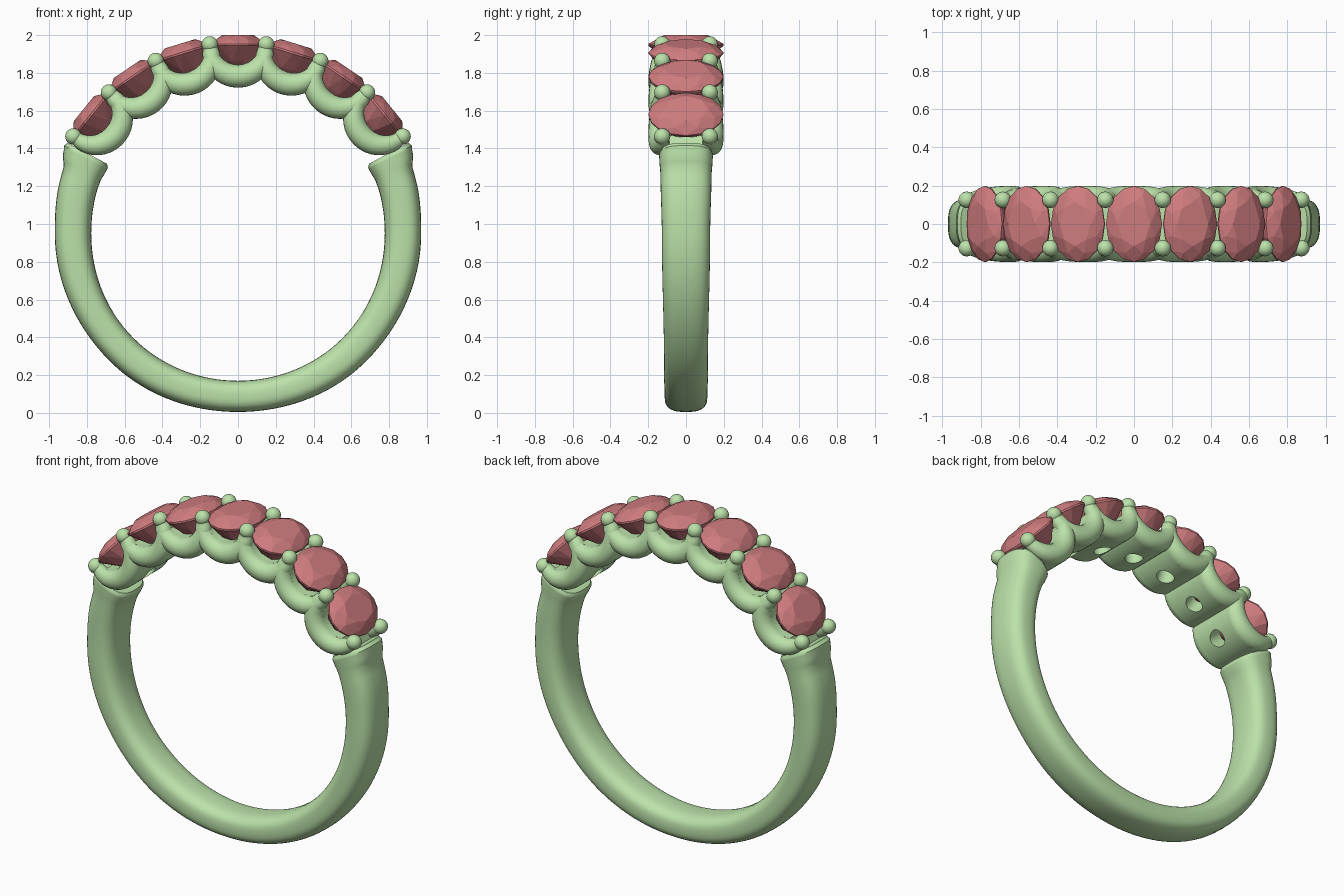
import bpy, bmesh
from math import sin, cos, pi, radians, copysign

if "Cube" in bpy.data.objects:
    bpy.data.objects.remove(bpy.data.objects["Cube"])

CZ = 0.95            # height of the ring centre
STEP = radians(17)   # angle between stones


def material(name, rgb):
    m = bpy.data.materials.new(name)
    m.diffuse_color = (*rgb, 1)
    m.use_nodes = True
    m.node_tree.nodes["Principled BSDF"].inputs["Base Color"].default_value = m.diffuse_color
    return m


METAL = material("green_metal", (0.50, 0.76, 0.40))
GEM = material("red_gem", (0.62, 0.20, 0.21))


def mesh_from(bm, name):
    bmesh.ops.recalc_face_normals(bm, faces=bm.faces[:])
    me = bpy.data.meshes.new(name)
    bm.to_mesh(me)
    bm.free()
    return me


def loft(sections, name):
    """Skin a row of closed sections and cap both ends."""
    bm = bmesh.new()
    rings = [[bm.verts.new(p) for p in s] for s in sections]
    n = len(rings[0])
    for a, b in zip(rings, rings[1:]):
        for i in range(n):
            j = (i + 1) % n
            bm.faces.new((a[i], a[j], b[j], b[i]))
    bm.faces.new(rings[0])
    bm.faces.new(rings[-1])
    return mesh_from(bm, name)


def place(name, me, angle=0.0, mat=METAL, smooth=40):
    ob = bpy.data.objects.new(name, me)
    bpy.context.collection.objects.link(ob)
    ob.location.z = CZ
    ob.rotation_euler.y = angle
    if not me.materials:
        me.materials.append(mat)
    if smooth:
        bpy.ops.object.select_all(action='DESELECT')
        ob.select_set(True)
        bpy.context.view_layer.objects.active = ob
        bpy.ops.object.shade_smooth_by_angle(angle=radians(smooth))
    return ob


def lerp_table(t, table):
    for (t0, *a), (t1, *b) in zip(table, table[1:]):
        if t <= t1:
            k = max(0, (t - t0) / (t1 - t0))
            k = k * k * (3 - 2 * k)
            return [u + (v - u) * k for u, v in zip(a, b)]
    return table[-1][1:]


# Band: angle from bottom, inner radius, outer radius, half width
BAND = [(0, .78, .945, .113), (45, .783, .958, .117), (90, .777, .97, .128),
        (110, .78, .985, .135), (115.5, .772, 1.022, .141),
        (116.8, .772, 1.032, .142), (118, .785, 1.022, .132)]


def band_section(deg):
    ri, ro, w = lerp_table(abs(deg), BAND)
    a, rm, h = radians(deg), (ri + ro) / 2, (ro - ri) / 2
    pts = []
    for i in range(40):
        p = 2 * pi * i / 40
        c, s = cos(p), sin(p)
        r = rm + h * copysign(abs(c) ** .72, c)
        pts.append((r * sin(a), w * copysign(abs(s) ** .72, s), -r * cos(a)))
    return pts


half = [i * 3 for i in range(38)] + [112.5, 114, 115.5, 116.3, 116.8, 117.5, 118]
angles = [-d for d in half[:0:-1]] + half
place("band", loft([band_section(d) for d in angles], "band"))


# U-shaped setting path: centre point, normal and thickness
def u_point(deg):
    f = radians(deg)
    x, z = .148 * sin(f), .975 - .142 * cos(f)
    r = .061 - .024 * (abs(deg) / 90) ** 2
    return x, z, sin(f), -cos(f), r


def tube(side):
    secs = []
    for i in range(37):
        d = -90 + i * 5
        x, z, nx, nz, r = u_point(d)
        y = side * (.138 - .012 * (d / 90) ** 4)
        secs.append([(x + r * cos(p) * nx, y + r * sin(p), z + r * cos(p) * nz)
                     for p in (2 * pi * k / 20 for k in range(20))])
    lift = lambda s: [(x, y, z + .03) for x, y, z in s]
    return loft([lift(secs[0])] + secs + [lift(secs[-1])], "setting_arms")


# Cradle: crescent slab with a drilled hole below the stone
def crescent(y):
    us = [u_point(d) for d in range(-72, 73, 6)]
    outer = [(x + r * nx, y, z + r * nz) for x, z, nx, nz, r in us]
    inner = [(x - r * nx, y, z - r * nz) for x, z, nx, nz, r in us]
    return outer + inner[::-1]


blank = place("cradle_blank", loft([crescent(-.138), crescent(.138)], "cradle"), smooth=0)
bm = bmesh.new()
bmesh.ops.create_cone(bm, cap_ends=True, segments=28, radius1=.05, radius2=.05, depth=.4)
bmesh.ops.translate(bm, verts=bm.verts[:], vec=(0, 0, .83))
cutter = place("hole_cutter", mesh_from(bm, "hole_cutter"), smooth=0)
cutter.hide_render = True
mod = blank.modifiers.new("hole", 'BOOLEAN')
mod.operation, mod.object, mod.solver = 'DIFFERENCE', cutter, 'EXACT'
dg = bpy.context.evaluated_depsgraph_get()
cradle = bpy.data.meshes.new_from_object(blank.evaluated_get(dg))
bpy.data.objects.remove(blank)
bpy.data.objects.remove(cutter)

# Oval brilliant stone: hull of table, crown, girdle, pavilion and culet
bm = bmesh.new()
for n, off, s, z in ((8, 0, .58, 1.05), (8, .5, .83, 1.030), (16, 0, 1, 1.004),
                     (16, 0, 1, .994), (8, .5, .60, .91), (8, 0, .12, .845)):
    for k in range(n):
        p = 2 * pi * (k + off) / n
        bm.verts.new((.146 * s * cos(p), .198 * s * sin(p), z))
bmesh.ops.convex_hull(bm, input=bm.verts[:])
bmesh.ops.dissolve_limit(bm, angle_limit=radians(1), verts=bm.verts[:], edges=bm.edges[:])
stone = mesh_from(bm, "stone")

# Seven stones in their settings
arms = {"front": tube(-1), "back": tube(1)}
for i in range(7):
    a = (i - 3) * STEP
    place(f"stone_{i + 1}", stone, a, GEM, 0)
    place(f"cradle_{i + 1}", cradle, a)
    for side, me in arms.items():
        place(f"setting_arm_{side}_{i + 1}", me, a)

# Bead prongs between the stones
bm = bmesh.new()
for y in (-.126, .126):
    v = bmesh.ops.create_uvsphere(bm, u_segments=20, v_segments=12, radius=.043)["verts"]
    bmesh.ops.translate(bm, verts=v, vec=(0, y, 1.012))
beads = mesh_from(bm, "prong_beads")
for i in range(8):
    place(f"prong_beads_{i + 1}", beads, (i - 3.5) * STEP)
